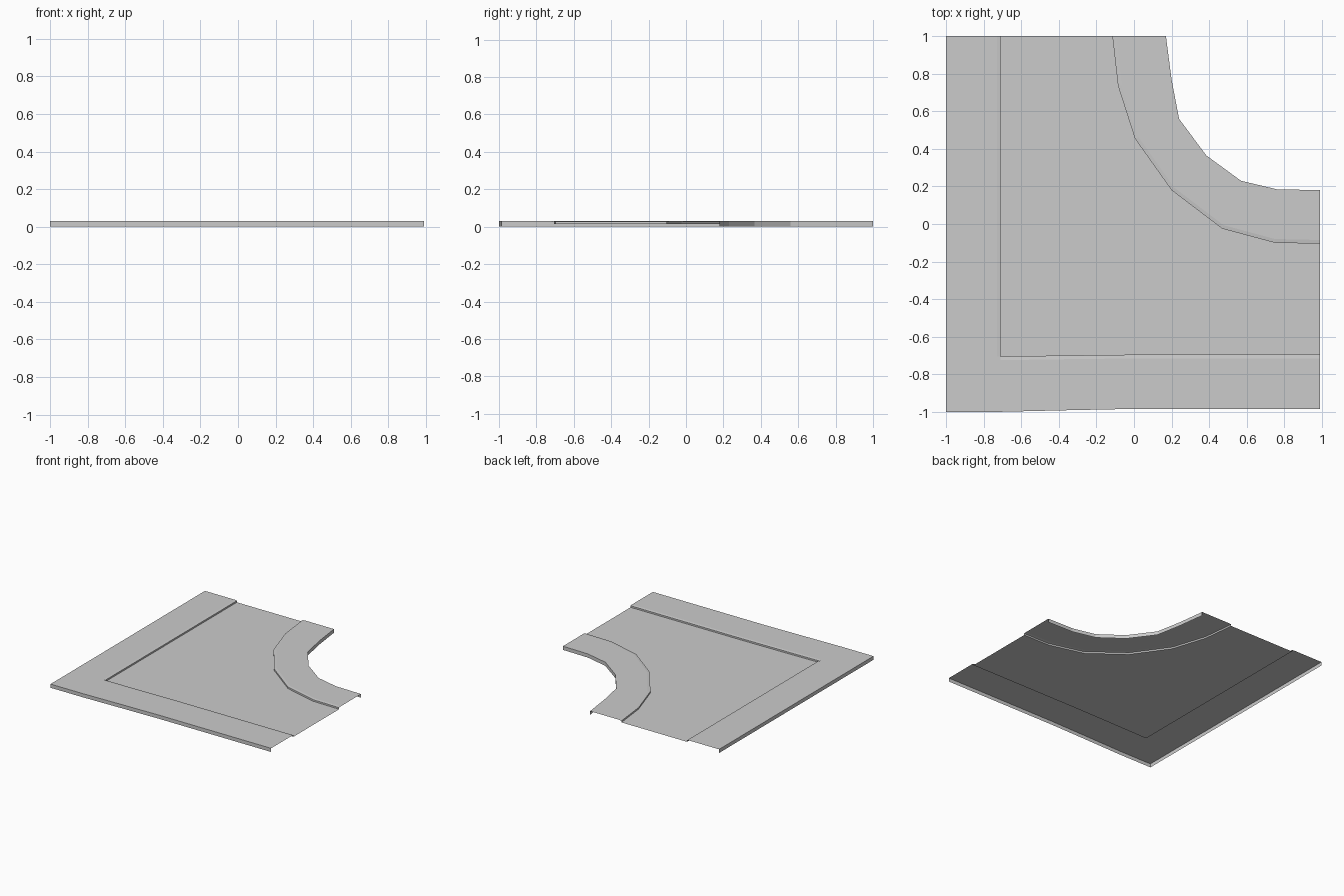
import bpy
import bmesh
from mathutils import Vector

if "Cube" in bpy.data.objects:
    bpy.data.objects.remove(bpy.data.objects["Cube"], do_unlink=True)

TOP, LIP, ROAD = 0.03, 0.027, 0.014   # pavement, curb edge and road heights

grey = bpy.data.materials.new("light grey concrete")
grey.use_nodes = True
colour = (0.6, 0.6, 0.6, 1)
grey.diffuse_color = colour
grey.node_tree.nodes["Principled BSDF"].inputs["Base Color"].default_value = colour


def make_object(name, polygons):
    """Turn loose polygons into one flat-shaded object."""
    bm = bmesh.new()
    for poly in polygons:
        bm.faces.new([bm.verts.new(p) for p in poly])
    bmesh.ops.remove_doubles(bm, verts=bm.verts, dist=0.0001)
    mesh = bpy.data.meshes.new(name)
    bm.to_mesh(mesh)
    bm.free()
    mesh.materials.append(grey)
    obj = bpy.data.objects.new(name, mesh)
    bpy.context.collection.objects.link(obj)


def section(outer, curb):
    """Cross-section: outer wall, flat top, eased edge, curb face."""
    o, c = Vector(outer), Vector(curb)
    lip = c + (o - c).normalized() * 0.02
    return [(*o, 0), (*o, TOP), (*lip, TOP), (*c, LIP), (*c, ROAD)]


def paving(name, outer, curb, step=1):
    """One open-bottomed slab for every `step` spans along the two edges."""
    rings = [section(o, c) for o, c in zip(outer, curb)]
    for start in range(0, len(rings) - 1, step):
        faces = []
        for i in range(start, min(start + step, len(rings) - 1)):
            a, b = rings[i], rings[i + 1]
            faces += [(a[k], b[k], b[k + 1], a[k + 1]) for k in range(4)]
        make_object(f"{name}_{start // step + 1}", faces)


# Straight pavements along the left-hand and front edges
left_y = [1, 0.67, 0.34, 0, -0.33, -0.705]
front_x = [-0.71, -0.37, -0.03, 0.3, 0.65, 0.99]
front_drop = [0, 0.008, 0.015, 0.015, 0.015, 0.015]
left_curb = [(-0.71, y) for y in left_y]
front_curb = [(x, -0.705 + d * 0.6) for x, d in zip(front_x, front_drop)]
paving("side_pavement", [(-1, y) for y in left_y], left_curb)
paving("front_pavement",
       [(x, -1 + d) for x, d in zip(front_x, front_drop)], front_curb)

# Square corner slab with its two outer walls
x0, x1, y0, y1 = -1, -0.71, -1, -0.705
make_object("corner_slab", [
    [(x0, y0, TOP), (x1, y0, TOP), (x1, y1, TOP), (x0, y1, TOP)],
    [(x0, y0, 0), (x1, y0, 0), (x1, y0, TOP), (x0, y0, TOP)],
    [(x0, y1, 0), (x0, y0, 0), (x0, y0, TOP), (x0, y1, TOP)],
])

# Curved pavement around the inside of the bend
bend_outer = [(0.99, 0.18), (0.76, 0.185), (0.57, 0.23), (0.385, 0.365),
              (0.24, 0.56), (0.2, 0.77), (0.17, 1)]
bend_curb = [(0.99, -0.105), (0.75, -0.1), (0.47, -0.025), (0.2, 0.18),
             (0.005, 0.455), (-0.085, 0.735), (-0.115, 1)]
paving("bend_pavement", bend_outer, bend_curb, step=3)

# Road surface filling the space between the curbs
outline = left_curb + front_curb[1:] + bend_curb
make_object("road", [[(x, y, ROAD) for x, y in outline]])
